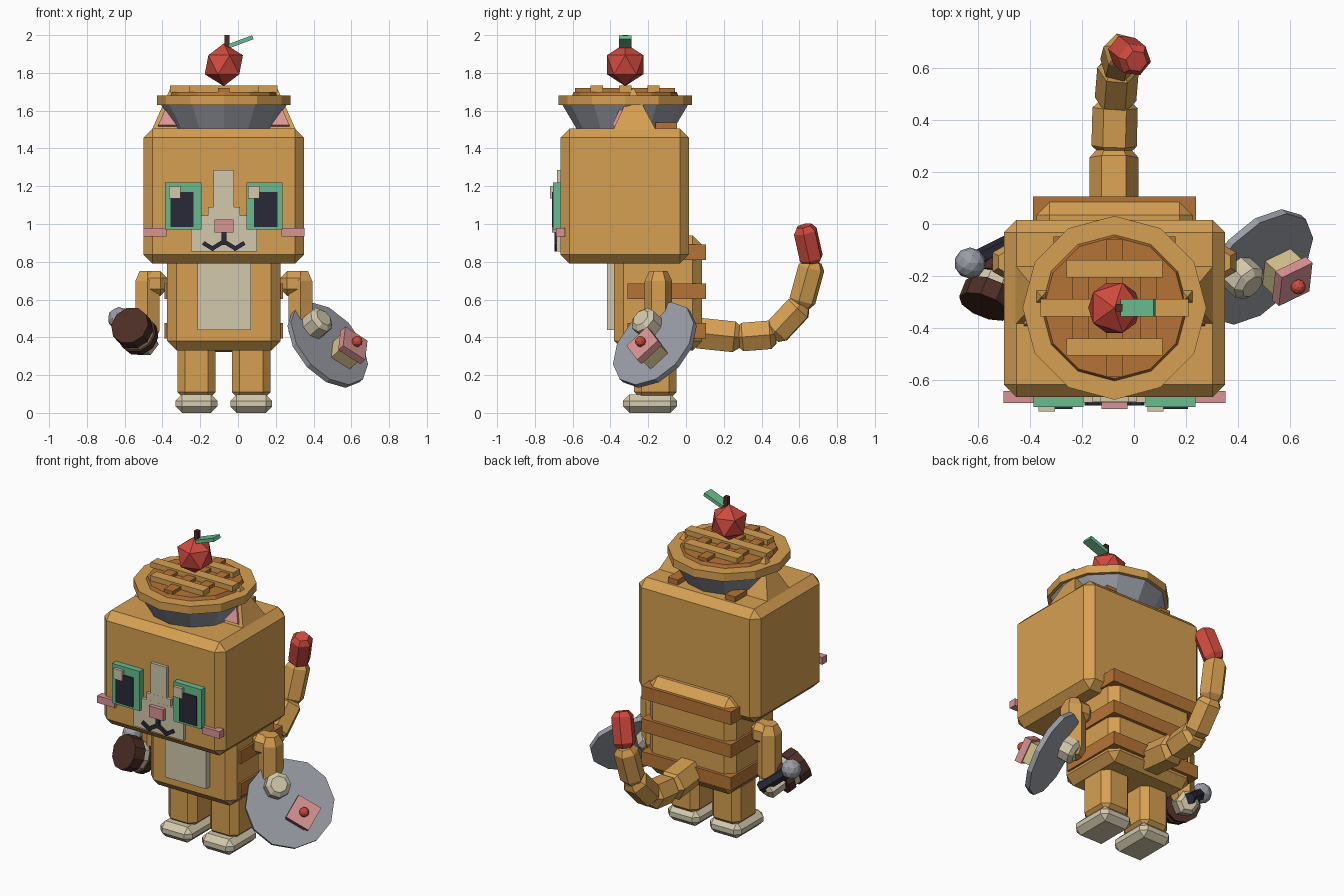
import bpy, bmesh, math
from mathutils import Vector, Matrix

if "Cube" in bpy.data.objects:
    bpy.data.objects.remove(bpy.data.objects["Cube"], do_unlink=True)

C = -0.075                       # the body's plane of symmetry
SIDES = (("right", -1), ("left", 1))


def material(name, r, g, b):
    rgba = [((c / 255 + 0.055) / 1.055) ** 2.4 for c in (r, g, b)] + [1]
    m = bpy.data.materials.new(name)
    m.use_nodes = True
    m.diffuse_color = rgba
    node = next(n for n in m.node_tree.nodes if n.type == 'BSDF_PRINCIPLED')
    node.inputs["Base Color"].default_value = rgba
    return m


TAN = material("tan fur", 214, 160, 82)
BROWN = material("baked brown", 182, 116, 54)
CREAM = material("cream", 210, 200, 172)
GREY = material("tin grey", 154, 157, 167)
CHOC = material("dark chocolate", 76, 46, 38)
NAVY = material("dark navy", 42, 42, 58)
GREEN = material("leaf green", 104, 188, 142)
PINK = material("pink", 218, 148, 148)
RED = material("cherry red", 208, 74, 62)
CAKE = material("pale sponge", 216, 197, 142)


def finish(name, mat, bm):
    bmesh.ops.recalc_face_normals(bm, faces=bm.faces)
    mesh = bpy.data.meshes.new(name)
    bm.to_mesh(mesh)
    bm.free()
    mesh.materials.append(mat)
    ob = bpy.data.objects.new(name, mesh)
    bpy.context.collection.objects.link(ob)


def box(name, mat, centre, size, bevel=0, matrix=None):
    bm = bmesh.new()
    bmesh.ops.create_cube(bm, size=1)
    bmesh.ops.scale(bm, vec=size, verts=bm.verts)
    if bevel:
        bmesh.ops.bevel(bm, geom=bm.edges[:], offset=bevel, segments=1,
                        affect='EDGES', profile=0.5)
    if matrix:
        bm.transform(matrix.to_4x4())
    bmesh.ops.translate(bm, vec=centre, verts=bm.verts)
    finish(name, mat, bm)


def span(name, mat, x, y, z, bevel=0):
    """Box given by its limits on each axis."""
    box(name, mat, [sum(a) / 2 for a in (x, y, z)],
        [a[1] - a[0] for a in (x, y, z)], bevel)


def lathe(name, mat, start, end, rings, sides=6, spin=0.0):
    """Prism along start-end; rings are (fraction along, radius)."""
    start, end = Vector(start), Vector(end)
    axis = end - start
    turn = axis.to_track_quat('Z', 'Y')
    bm = bmesh.new()
    loops = []
    for t, r in rings:
        angles = [spin + math.tau * i / sides for i in range(sides)]
        loops.append([bm.verts.new(start + axis * t + turn @ Vector(
            (r * math.cos(a), r * math.sin(a), 0))) for a in angles])
    for low, high in zip(loops, loops[1:]):
        for i in range(sides):
            j = (i + 1) % sides
            bm.faces.new((low[i], low[j], high[j], high[i]))
    bm.faces.new(loops[0][::-1])
    bm.faces.new(loops[-1])
    finish(name, mat, bm)


def peg(name, mat, start, end, r, sides=6, chamfer=0.15, spin=0.0):
    lathe(name, mat, start, end, [(0, r * 0.65), (chamfer, r),
          (1 - chamfer, r), (1, r * 0.65)], sides, spin)


def ball(name, mat, centre, r, level=1):
    bm = bmesh.new()
    bmesh.ops.create_icosphere(bm, subdivisions=level, radius=r)
    bmesh.ops.translate(bm, vec=centre, verts=bm.verts)
    finish(name, mat, bm)


def hull(name, mat, points):
    bm = bmesh.new()
    bmesh.ops.convex_hull(bm, input=[bm.verts.new(p) for p in points])
    finish(name, mat, bm)


# Head and body
span("head", TAN, (-0.5, 0.35), (-0.665, 0.015), (0.79, 1.505), 0.048)
span("body", TAN, (-0.375, 0.225), (-0.38, 0.085), (0.33, 0.94), 0.05)
span("belly_patch", CREAM, (-0.215, 0.07), (-0.418, -0.37), (0.44, 0.82))
for i in range(3):
    z = 0.395 + 0.207 * i
    span(f"back_stripe_{i + 1}", BROWN, (-0.388, 0.238), (-0.31, 0.105), (z, z + 0.082))

# Face
for side, s in SIDES:
    box(f"{side}_eye", GREEN, (C + s * 0.215, -0.68, 1.095), (0.192, 0.046, 0.25))
    box(f"{side}_pupil", NAVY, (C + s * 0.222, -0.695, 1.077), (0.122, 0.03, 0.185))
    box(f"{side}_eye_glint", CREAM, (-0.126 + s * 0.209, -0.7, 1.168), (0.062, 0.042, 0.065))
    box(f"{side}_cheek", PINK, (C + s * 0.365, -0.664, 0.957), (0.122, 0.046, 0.045))
span("muzzle", CREAM, (-0.25, 0.1), (-0.685, -0.65), (0.855, 1.045))
span("muzzle_step", CREAM, (-0.16, 0.01), (-0.6845, -0.65), (1.0, 1.09))
span("forehead_blaze", CREAM, (-0.13, -0.02), (-0.684, -0.65), (1.05, 1.285))
span("nose", PINK, (-0.125, -0.025), (-0.71, -0.67), (0.955, 1.025))
span("mouth_stem", NAVY, (C - 0.013, C + 0.013), (-0.697, -0.68), (0.89, 0.96))
for side, s in SIDES:
    for part, x, z, tilt in (("inner", 0.037, 0.885, 0.55), ("outer", 0.08, 0.882, -0.55)):
        box(f"{side}_mouth_{part}", NAVY, (C + s * x, -0.688, z), (0.068, 0.017, 0.022),
            0, Matrix.Rotation(s * tilt, 3, 'Y'))

# Ears with pink inner faces, and small stripes on the crown
for side, s in SIDES:
    def at(x, y, z):
        return Vector((C + s * x, y, z))
    tip = at(0.28, -0.28, 1.725)
    front = [at(0.17, -0.39, 1.49), at(0.385, -0.39, 1.49)]
    back = [at(0.17, -0.155, 1.49), at(0.385, -0.155, 1.49)]
    hull(f"{side}_ear", TAN, front + back + [tip])
    mid = (front[0] + front[1] + tip) / 3
    inner = [mid + (p - mid) * 0.65 for p in front + [tip]]
    hull(f"{side}_inner_ear", PINK, inner + [p + Vector((0, -0.014, 0.006)) for p in inner])
    box(f"{side}_crown_stripe", BROWN, at(0.2, -0.105, 1.515), (0.07, 0.115, 0.045))

# Pie hat: tin, crust, filling and lattice
Y = -0.322


def disc(name, mat, z0, z1, r0, r1):
    lathe(name, mat, (C, Y, z0), (C, Y, z1), [(0, r0), (1, r1)], 12)


disc("pie_tin", GREY, 1.5, 1.635, 0.255, 0.335)
disc("pie_crust_rim", TAN, 1.63, 1.68, 0.353, 0.353)
disc("pie_filling", BROWN, 1.67, 1.7, 0.285, 0.272)
for i, length in ((-1, 0.37), (0, 0.57), (1, 0.37)):
    box(f"lattice_across_{i + 2}", TAN, (C, Y + i * 0.15, 1.715), (length, 0.066, 0.035))
    box(f"lattice_along_{i + 2}", BROWN, (C + i * 0.13, Y, 1.705), (0.062, length * 0.93, 0.03))

# Cherry on top
ball("cherry", RED, (C, Y, 1.843), 0.113)
span("cherry_stem", CHOC, (-0.072, -0.045), (Y - 0.014, Y + 0.014), (1.93, 2.0))
box("cherry_leaf", GREEN, (0.015, Y, 1.965), (0.135, 0.066, 0.022), 0,
    Matrix.Rotation(-0.36, 3, 'Y'))

# Legs, feet and arms
for side, s in SIDES:
    box(f"{side}_leg", TAN, (C + s * 0.145, -0.162, 0.235), (0.203, 0.225, 0.33), 0.04)
    box(f"{side}_foot", CREAM, (C + s * 0.145, -0.19, 0.049), (0.222, 0.285, 0.098), 0.034)
    box(f"{side}_shoulder", TAN, (C + s * 0.37, -0.146, 0.685), (0.14, 0.13, 0.13), 0.035)
    peg(f"{side}_arm", TAN, (C + s * 0.405, -0.146, 0.75), (C + s * 0.405, -0.146, 0.38),
        0.073, 6, 0.14, math.pi / 2)

# Tail with a red tip
path = [(-0.077, 0.04, 0.425), (-0.077, 0.28, 0.4), (-0.072, 0.465, 0.415),
        (-0.06, 0.61, 0.57), (-0.045, 0.67, 0.79), (0.01, 0.625, 0.99)]
for i, (a, b) in enumerate(zip(path, path[1:])):
    a, b = Vector(a), Vector(b)
    reach = (b - a) * (0.05 if i < 4 else 0)
    peg("tail_tip" if i == 4 else f"tail_{i + 1}", RED if i == 4 else TAN,
        a - reach, b + reach, 0.094 - 0.007 * i, 6, 0.14)

# Plate held in the left paw, carrying a small iced cake
n = Vector((0.62, -0.57, 0.54)).normalized()
u = Vector((0.116, 0.056, -0.074))
u = (u - n * u.dot(n)).normalized()
v = n.cross(u)
frame = Matrix((u, v, n)).transposed()
hub = Vector((0.475, -0.165, 0.36))
lathe("plate", GREY, hub - n * 0.015, hub + n * 0.015, [(0, 0.26), (1, 0.26)], 12)
spot = hub + Vector((0.063, 0.009, -0.063))
box("cake", CAKE, spot + n * 0.05, (0.125, 0.125, 0.09), 0, frame)
box("cake_icing", PINK, spot + n * 0.113, (0.15, 0.15, 0.042), 0, frame)
ball("cake_cherry", RED, spot + n * 0.15, 0.029, 2)
grip = hub + Vector((-0.088, -0.013, 0.086))
peg("left_paw", CREAM, grip - n * 0.1, grip + n * 0.11, 0.075, 8, 0.1)

# Sandwich-biscuit hammer held in the right paw
d = Vector((-0.34, -0.85, 0.4)).normalized()
m = Vector((-0.545, -0.245, 0.43))
for name, mat, a, b, r in (("biscuit_back", CHOC, -0.075, -0.03, 0.105),
                           ("biscuit_filling", CREAM, -0.03, 0.01, 0.094),
                           ("biscuit_front", CHOC, 0.01, 0.085, 0.105)):
    lathe(name, mat, m + d * a, m + d * b, [(0, r), (1, r)], 10)
peg("right_paw", CREAM, m - d * 0.19, m - d * 0.05, 0.072, 6)
lathe("hammer_handle", NAVY, (-0.47, -0.07, 0.37), (-0.62, -0.145, 0.49),
      [(0, 0.035), (1, 0.035)], 6)
ball("handle_knob", GREY, (-0.63, -0.15, 0.5), 0.06, 2)
